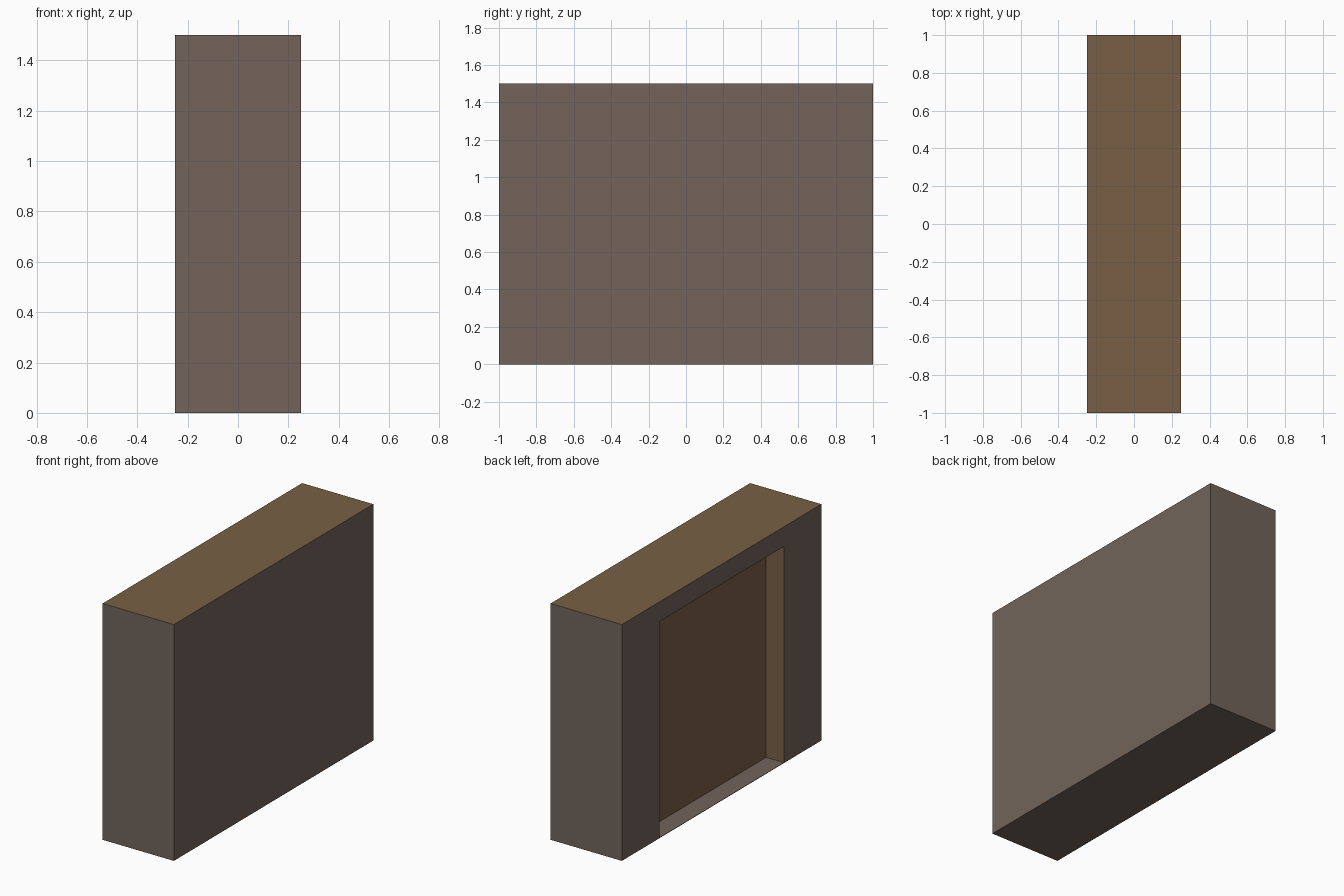
import bpy, bmesh
from mathutils import Vector

if "Cube" in bpy.data.objects:
    bpy.data.objects.remove(bpy.data.objects["Cube"])

# Overall block and recess sizes
DEPTH, WIDTH, HEIGHT = 0.5, 2.0, 1.5
OPEN_Y, OPEN_TOP, FLOOR = 0.625, 1.375, 0.003
RECESS_X = -0.125


def lin(c):
    c /= 255
    return c / 12.92 if c <= 0.04045 else ((c + 0.055) / 1.055) ** 2.4


def material(name, rgb):
    m = bpy.data.materials.new(name)
    m.diffuse_color = (*[lin(c) for c in rgb], 1)
    m.use_nodes = True
    m.node_tree.nodes["Principled BSDF"].inputs["Base Color"].default_value = m.diffuse_color
    return m


stone = material("grey_brown", (114, 100, 91))
wood = material("warm_brown", (121, 96, 69))

# Solid block
bm = bmesh.new()
bmesh.ops.create_cube(bm, size=1)
for v in bm.verts:
    v.co = Vector((v.co.x * DEPTH, v.co.y * WIDTH, (v.co.z + 0.5) * HEIGHT))

# Cut the outline of the opening, then push it in from the left side
for co, no in (((0, OPEN_Y, 0), (0, 1, 0)), ((0, -OPEN_Y, 0), (0, 1, 0)),
               ((0, 0, OPEN_TOP), (0, 0, 1)), ((0, 0, FLOOR), (0, 0, 1))):
    bmesh.ops.bisect_plane(bm, geom=bm.verts[:] + bm.edges[:] + bm.faces[:],
                           plane_co=co, plane_no=no)
opening = []
for f in bm.faces:
    c = f.calc_center_median()
    if c.x < -0.249 and abs(c.y) < 0.1 and FLOOR < c.z < OPEN_TOP:
        opening.append(f)
pushed = bmesh.ops.extrude_discrete_faces(bm, faces=opening)["faces"]
for f in pushed:
    for v in f.verts:
        v.co.x = RECESS_X
bmesh.ops.recalc_face_normals(bm, faces=bm.faces[:])

# Brown on the top and inside the recess, grey on the outside and recess floor
for f in bm.faces:
    c = f.calc_center_median()
    inside = (abs(c.x) < 0.2 and abs(c.y) < OPEN_Y + 0.01
              and FLOOR + 0.001 < c.z < OPEN_TOP + 0.01
              and c.x < -0.1)
    f.material_index = 1 if inside or c.z > HEIGHT - 0.001 else 0

# Remove leftover coplanar cut lines
bmesh.ops.dissolve_limit(bm, angle_limit=0.01, verts=bm.verts[:],
                         edges=bm.edges[:], delimit={'MATERIAL'})

mesh = bpy.data.meshes.new("surround")
bm.to_mesh(mesh)
bm.free()
mesh.materials.append(stone)
mesh.materials.append(wood)
obj = bpy.data.objects.new("recessed_surround", mesh)
bpy.context.collection.objects.link(obj)
